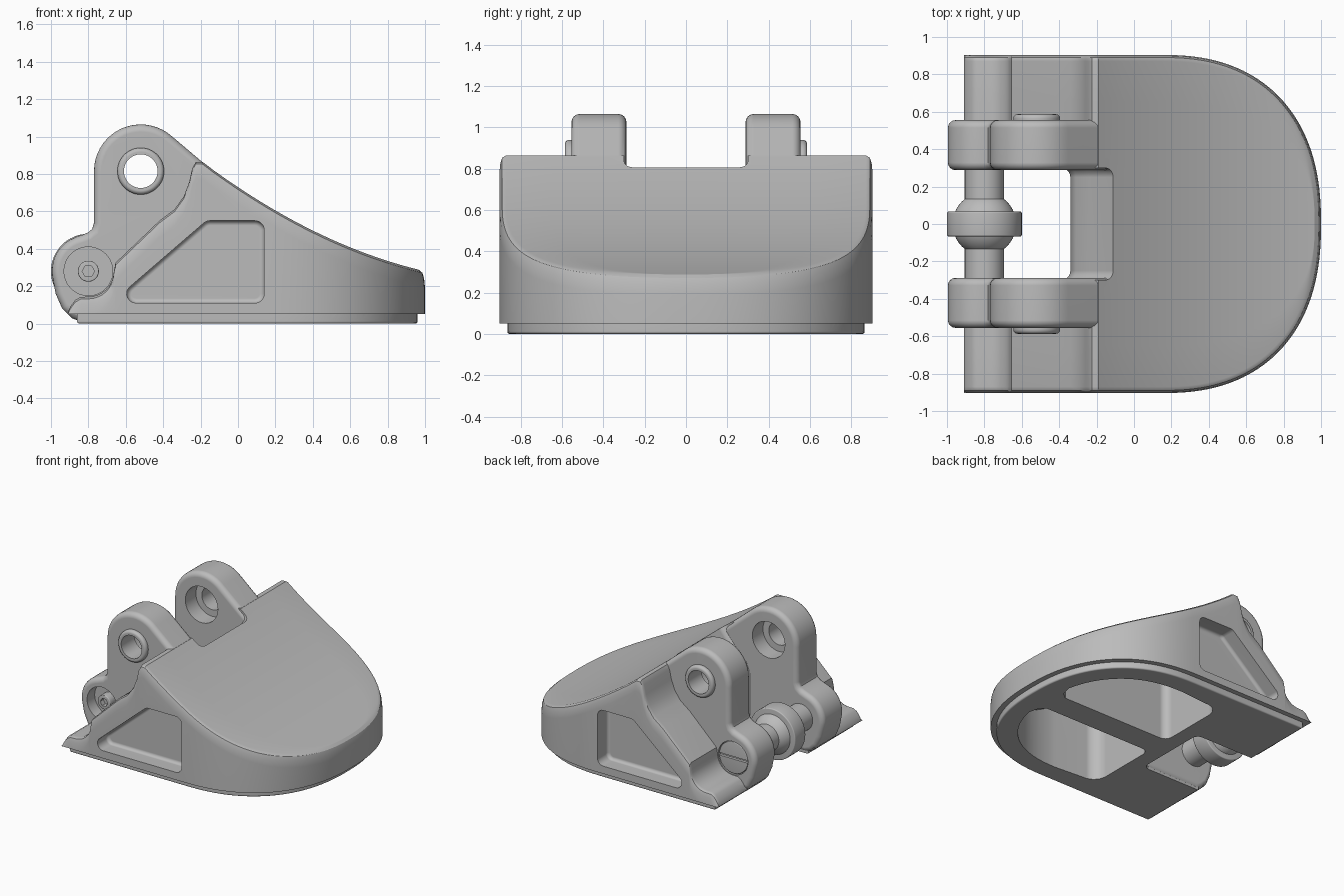
import bpy, bmesh, math
from mathutils import Vector

cube = bpy.data.objects.get("Cube")
if cube:
    bpy.data.objects.remove(cube, do_unlink=True)

grey = bpy.data.materials.new("plain_grey")
grey.use_nodes = True
grey.diffuse_color = (0.5, 0.5, 0.5, 1)
grey.node_tree.nodes["Principled BSDF"].inputs["Base Color"].default_value = (0.5, 0.5, 0.5, 1)


def finish(name, bm):
    bmesh.ops.recalc_face_normals(bm, faces=bm.faces)
    mesh = bpy.data.meshes.new(name)
    bm.to_mesh(mesh)
    bm.free()
    mesh.materials.append(grey)
    ob = bpy.data.objects.new(name, mesh)
    bpy.context.collection.objects.link(ob)
    return ob


def prism(name, pts, lo, hi, axis="Y", bevel=0.0):
    """Extrude a profile along y or z, rounding the rims of both ends."""
    bm = bmesh.new()
    place = (lambda p, d: (p[0], d, p[1])) if axis == "Y" else (lambda p, d: (p[0], p[1], d))
    a = [bm.verts.new(place(p, lo)) for p in pts]
    b = [bm.verts.new(place(p, hi)) for p in pts]
    caps = [bm.faces.new(a), bm.faces.new(b)]
    for i in range(len(pts)):
        j = (i + 1) % len(pts)
        bm.faces.new((a[i], a[j], b[j], b[i]))
    bmesh.ops.recalc_face_normals(bm, faces=bm.faces)
    if bevel:
        rims = [e for f in caps for e in f.edges]
        bmesh.ops.bevel(bm, geom=rims, offset=bevel, segments=4, profile=0.5, affect="EDGES")
    return finish(name, bm)


def arc(cx, cz, r, start, end, n=14):
    angles = [math.radians(start + (end - start) * i / n) for i in range(n + 1)]
    return [(cx + r * math.cos(t), cz + r * math.sin(t)) for t in angles]


def nose(a, b, n=40):
    """Full, rounded quarter outline from the straight side to the tip."""
    pts = []
    for i in range(n + 1):
        t = math.radians(90 * i / n)
        pts.append((0.15 + a * math.sin(t) ** POWER, b * max(0, math.cos(t)) ** POWER))
    return pts


def rod(name, centre, r, lo, hi, bevel=0.0, sides=48):
    return prism(name, arc(*centre, r, 0, 360, sides)[:-1], lo, hi, "Y", bevel)


def combine(ob, other, op):
    mod = ob.modifiers.new(op.lower(), "BOOLEAN")
    mod.operation, mod.object, mod.solver = op, other, "EXACT"
    bpy.context.view_layer.objects.active = ob
    bpy.ops.object.modifier_apply(modifier=mod.name)
    bpy.data.objects.remove(other, do_unlink=True)


def span(side, a, b):
    return sorted((side * a, side * b))


def slope(x):
    u = 1 - x
    return 0.28 + 0.232 * u + 0.217 * u * u


EYE = (-0.52, 0.815)
PIN = (-0.8, 0.28)
POWER = 2 / 2.35
WIDE = 0.904

# Main wedge: cross-sections lofted from the heel steps to the round nose
steps = [(-0.91, 0.06), (-0.897, 0.09), (-0.87, 0.127), (-0.84, 0.143)]
steps += arc(*PIN, 0.136, 270, 358, 8)
steps += [(-0.655, 0.325), (-0.42, 0.55), (-0.34, 0.61), (-0.29, 0.68),
          (-0.26, 0.76), (-0.245, 0.83), (-0.225, 0.865), (-0.19, 0.865)]
stations = [(x, WIDE, z, Vector((0, -1))) for x, z in steps]
stations += [(x, WIDE, None, Vector((0, -1))) for x in (-0.13, -0.06, 0.01, 0.08)]
for x, y in nose(0.85, WIDE):
    grad = 2 / POWER - 1
    normal = Vector((-((x - 0.15) / 0.85) ** grad / 0.85, -(y / WIDE) ** grad / WIDE)).normalized()
    stations.append((x, y, None, normal))
bm = bmesh.new()
loops = []
for x, h, z, n in stations:
    half = [(x, h, 0.05)]
    for inset, drop in ((0, 0.09), (0.005, 0.04), (0.014, 0.012), (0.034, 0)):
        px = x + n.x * inset
        top = slope(px) if z is None else z
        half.append((px, max(0, h + n.y * inset), max(0.052, top - drop)))
    px, py, pz = half[-1]
    half += [(px, py * k, pz) for k in (0.75, 0.45, 0.15)]
    ring = half + [(px, -py, pz) for px, py, pz in reversed(half)]
    loops.append([bm.verts.new(p) for p in ring])
for a, b in zip(loops, loops[1:]):
    for i in range(len(a)):
        j = (i + 1) % len(a)
        bm.faces.new((a[i], a[j], b[j], b[i]))
bm.faces.new(loops[0])
bmesh.ops.remove_doubles(bm, verts=bm.verts, dist=0.0002)
body = finish("wedge_body", bm)

# Inset base plate
side = nose(0.81, 0.865, 30)
outline = [(-0.86, 0.865)] + side + [(x, -y) for x, y in reversed(side[:-1])] + [(-0.86, -0.865)]
combine(body, prism("base_plate", outline, 0, 0.09, "Z", 0.012), "UNION")

# Slot between the lugs
slot = [(-1.1, -0.1), (-0.34, -0.1), (-0.34, 0.5), (-0.31, 0.58), (-0.24, 0.65),
        (-0.17, 0.73), (-0.1, 0.82), (-0.04, 0.95), (-1.1, 0.95)]
combine(body, prism("slot_cutter", slot, -0.3, 0.3, "Y", 0.05), "DIFFERENCE")

# Lugs with an upper eye and a lower pin barrel
lug = arc(*EYE, 0.25, 48, 180, 18) + [(-0.77, 0.54), (-0.78, 0.505), (-0.805, 0.485)]
lug += arc(*PIN, 0.195, 105, 195, 12)
lug += [(-0.975, 0.16), (-0.94, 0.08), (-0.89, 0.03), (-0.84, 0.01),
        (-0.3, 0.01), (-0.05, 0.6), (-0.08, 0.775), (-0.16, 0.838)]
pocket = arc(-0.545, 0.16, 0.05, 140, 270, 6) + arc(0.09, 0.16, 0.05, 270, 360, 6)
pocket += arc(0.09, 0.5, 0.05, 0, 90, 6) + arc(-0.15, 0.5, 0.05, 90, 130, 4)
hollow_plan = arc(-0.16, 0.16, 0.06, 180, 270, 6) + [(0.73, 0.1), (0.78, 0.14)]
hollow_plan += reversed(nose(0.67, 0.71, 24)[:-4])
hollow_plan += arc(-0.11, 0.58, 0.11, 100, 180, 6)
ceiling = [(x / 10, slope(x / 10) - 0.13) for x in range(10, -2, -1)]
hollow_side = [(-0.4, -0.1), (1.0, -0.1)] + ceiling + [(-0.23, 0.66), (-0.4, 0.66)]

for s in (-1, 1):
    combine(body, prism("lug", lug, *span(s, 0.288, 0.555), "Y", 0.04), "UNION")
    combine(body, rod("eye_boss", EYE, 0.125, *span(s, 0.5, 0.587), 0.022), "UNION")
for s in (-1, 1):
    # Eye bore and wider inner counterbore
    combine(body, rod("bore_cutter", EYE, 0.09, *span(s, 0.2, 0.7)), "DIFFERENCE")
    combine(body, rod("counterbore_cutter", EYE, 0.142, *span(s, 0.2, 0.42)), "DIFFERENCE")
    # Triangular side pocket with a rounded floor
    combine(body, prism("pocket_cutter", pocket, *span(s, 0.775, 1.0), "Y", 0.025), "DIFFERENCE")
    # Hollow in the underside
    hollow = prism("hollow_cutter", [(x, s * y) for x, y in hollow_plan], -0.05, 0.9, "Z")
    combine(hollow, prism("hollow_limit", hollow_side, -1, 1), "INTERSECT")
    combine(body, hollow, "DIFFERENCE")
# Bolt recesses, deep on one side and shallow on the other
combine(body, rod("recess_cutter", PIN, 0.13, -0.7, -0.46), "DIFFERENCE")
combine(body, rod("recess_cutter", PIN, 0.13, 0.525, 0.7), "DIFFERENCE")

# Pivot pin, ball and collar
pin = rod("pivot_pin", PIN, 0.105, -0.3, 0.3)
collar = rod("ball_collar", PIN, 0.2, -0.066, 0.066, 0.008, 64)
bm = bmesh.new()
bmesh.ops.create_uvsphere(bm, u_segments=40, v_segments=24, radius=0.17)
bmesh.ops.translate(bm, verts=bm.verts, vec=(PIN[0], 0, PIN[1]))
ball = finish("pivot_ball", bm)

# Socket bolt head and slotted nut
bolt = rod("socket_bolt", PIN, 0.056, -0.53, -0.44, 0.006)
combine(bolt, rod("socket_cutter", PIN, 0.033, -0.6, -0.49, 0, 6), "DIFFERENCE")
nut = rod("slotted_nut", PIN, 0.125, 0.5, 0.552, 0.006)
groove = [(PIN[0] + a, PIN[1] + b) for a, b in ((-0.2, -0.01), (0.2, -0.01), (0.2, 0.01), (-0.2, 0.01))]
combine(nut, prism("groove_cutter", groove, 0.53, 0.6), "DIFFERENCE")

# Smooth curved faces while keeping sharp edges
bpy.ops.object.select_all(action="DESELECT")
for ob in (body, pin, collar, ball, bolt, nut):
    ob.select_set(True)
bpy.context.view_layer.objects.active = body
bpy.ops.object.shade_smooth_by_angle(angle=math.radians(32))
weighted = body.modifiers.new("even_shading", "WEIGHTED_NORMAL")
weighted.keep_sharp = True
